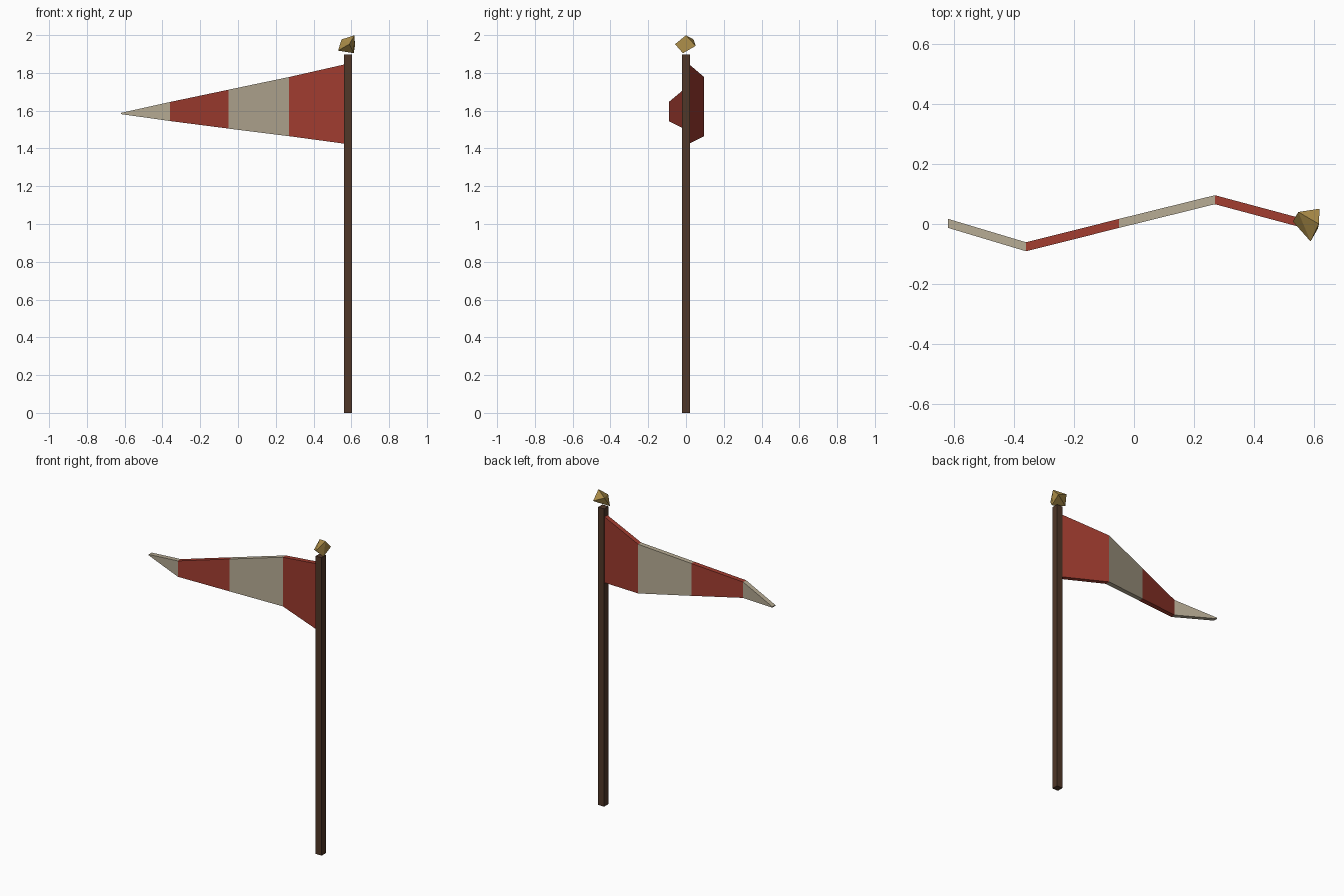
import bpy
import bmesh
from mathutils import Vector

cube = bpy.data.objects.get("Cube")
if cube:
    bpy.data.objects.remove(cube, do_unlink=True)


def material(name, rgb):
    mat = bpy.data.materials.new(name)
    mat.use_nodes = True
    mat.diffuse_color = (*rgb, 1)
    bsdf = next(n for n in mat.node_tree.nodes if n.type == 'BSDF_PRINCIPLED')
    bsdf.inputs["Base Color"].default_value = (*rgb, 1)
    return mat


wood = material("dark wood", (0.08, 0.038, 0.021))
red = material("red cloth", (0.35, 0.045, 0.029))
cream = material("cream cloth", (0.46, 0.40, 0.29))
gold = material("gold", (0.43, 0.28, 0.07))


def add_object(name, bm, *mats):
    bmesh.ops.recalc_face_normals(bm, faces=bm.faces[:])
    mesh = bpy.data.meshes.new(name)
    bm.to_mesh(mesh)
    bm.free()
    for mat in mats:
        mesh.materials.append(mat)
    obj = bpy.data.objects.new(name, mesh)
    bpy.context.collection.objects.link(obj)
    return obj


# Square pole
POLE_X, POLE_WIDTH, POLE_TOP = 0.583, 0.042, 1.897
bm = bmesh.new()
bmesh.ops.create_cube(bm, size=1)
bmesh.ops.scale(bm, vec=(POLE_WIDTH, POLE_WIDTH, POLE_TOP), verts=bm.verts[:])
bmesh.ops.translate(bm, vec=(POLE_X, 0, POLE_TOP / 2), verts=bm.verts[:])
add_object("pole", bm, wood)

# Tilted eight-sided finial
bm = bmesh.new()
corners = [(0.617, 0.0, 1.999), (0.53, 0.008, 1.918),
           (0.589, -0.058, 1.952), (0.619, 0.051, 1.943),
           (0.548, 0.04, 1.977), (0.613, -0.016, 1.904)]
for co in corners:
    bm.verts.new(Vector(co))
bmesh.ops.convex_hull(bm, input=bm.verts[:])
add_object("finial", bm, gold)

# Folded pennant: x, y, bottom and top at each fold
HALF_THICK = 0.015
folds = [(0.565, 0.002, 1.425, 1.845),
         (0.27, 0.081, 1.465, 1.778),
         (-0.05, 0.002, 1.505, 1.711),
         (-0.36, -0.076, 1.545, 1.646),
         (-0.62, 0.002, 1.582, 1.588)]
bm = bmesh.new()
rings = []
for x, y, low, high in folds:
    front, back = y - HALF_THICK, y + HALF_THICK
    rings.append([bm.verts.new(co) for co in (
        (x, front, low), (x, front, high), (x, back, high), (x, back, low))])
for stripe, (a, b) in enumerate(zip(rings, rings[1:])):
    for i in range(4):
        j = (i + 1) % 4
        face = bm.faces.new((a[i], a[j], b[j], b[i]))
        face.material_index = stripe % 2
bm.faces.new(rings[0])
bm.faces.new(rings[-1]).material_index = 1
add_object("pennant", bm, red, cream)
